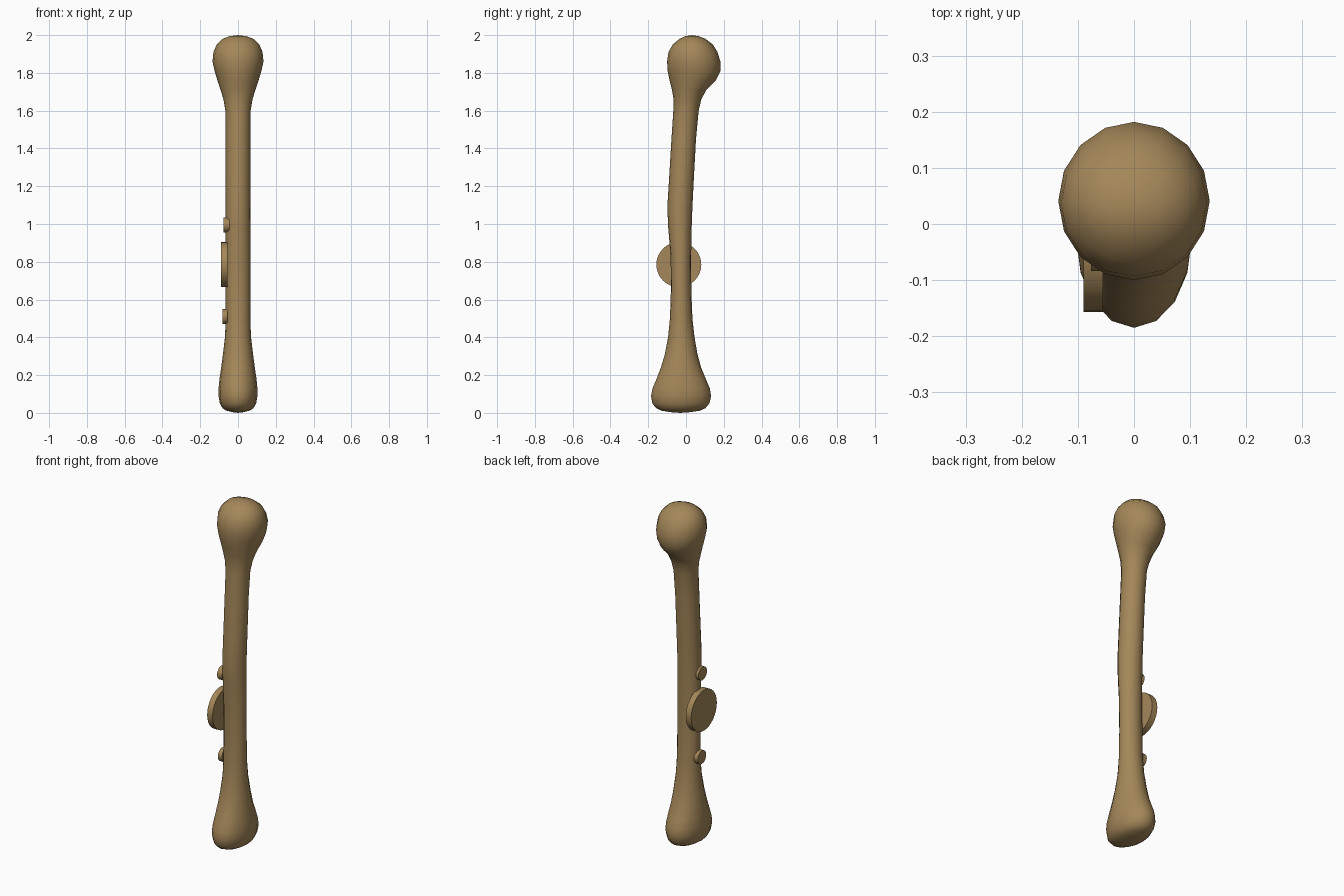
import bpy, bmesh, math
from mathutils import Matrix

brown = bpy.data.materials.new("warm brown")
brown.diffuse_color = (0.37, 0.242, 0.1, 1)

# Handle rings: z, half width in x, min y, max y
RINGS = [
    (0.004, 0.030, -0.085, 0.025), (0.012, 0.062, -0.130, 0.075),
    (0.025, 0.082, -0.158, 0.103), (0.05, 0.096, -0.178, 0.124),
    (0.09, 0.103, -0.185, 0.133), (0.13, 0.103, -0.177, 0.126),
    (0.18, 0.098, -0.156, 0.105), (0.24, 0.089, -0.133, 0.080),
    (0.31, 0.080, -0.112, 0.061), (0.40, 0.069, -0.095, 0.045),
    (0.50, 0.065, -0.085, 0.034), (0.65, 0.065, -0.080, 0.028),
    (0.82, 0.065, -0.081, 0.027), (0.98, 0.065, -0.094, 0.030),
    (1.09, 0.065, -0.099, 0.034), (1.25, 0.065, -0.089, 0.042),
    (1.45, 0.065, -0.077, 0.053), (1.60, 0.067, -0.067, 0.067),
    (1.66, 0.077, -0.066, 0.081), (1.71, 0.092, -0.074, 0.108),
    (1.76, 0.109, -0.087, 0.158), (1.81, 0.124, -0.097, 0.182),
    (1.86, 0.135, -0.100, 0.182), (1.91, 0.130, -0.093, 0.167),
    (1.95, 0.113, -0.070, 0.142), (1.98, 0.082, -0.035, 0.104),
    (1.994, 0.045, -0.005, 0.068),
]
SIDES = 16


def finish(bm, name, angle):
    bmesh.ops.recalc_face_normals(bm, faces=bm.faces[:])
    me = bpy.data.meshes.new(name)
    bm.to_mesh(me)
    bm.free()
    me.materials.append(brown)
    ob = bpy.data.objects.new(name, me)
    bpy.context.collection.objects.link(ob)
    bpy.ops.object.select_all(action='DESELECT')
    ob.select_set(True)
    bpy.context.view_layer.objects.active = ob
    bpy.ops.object.shade_smooth_by_angle(angle=math.radians(angle))
    return ob


# Curved handle with flared pommel and rounded head
bm = bmesh.new()
loops = []
for z, hx, y0, y1 in RINGS:
    cy, hy = (y0 + y1) / 2, (y1 - y0) / 2
    loops.append([bm.verts.new((hx * math.cos(a), cy + hy * math.sin(a), z))
                  for a in (2 * math.pi * i / SIDES for i in range(SIDES))])
for a, b in zip(loops, loops[1:]):
    for i in range(SIDES):
        j = (i + 1) % SIDES
        bm.faces.new((a[i], a[j], b[j], b[i]))
for loop, tip in ((loops[0], (0, -0.03, 0.0)), (loops[-1], (0, 0.031, 2.0))):
    v = bm.verts.new(tip)
    for i in range(SIDES):
        bm.faces.new((loop[i], loop[(i + 1) % SIDES], v))
finish(bm, "handle", 80)


# Discs set into the left side
def disc(name, x0, x1, y, z, r, sides):
    bm = bmesh.new()
    m = Matrix.Translation(((x0 + x1) / 2, y, z)) @ Matrix.Rotation(math.pi / 2, 4, 'Y')
    bmesh.ops.create_cone(bm, cap_ends=True, segments=sides, radius1=r,
                          radius2=r, depth=x1 - x0, matrix=m)
    finish(bm, name, 35)


disc("large_disc", -0.09, -0.055, -0.038, 0.785, 0.119, 32)
disc("upper_stud", -0.077, -0.045, -0.045, 0.995, 0.039, 20)
disc("lower_stud", -0.081, -0.055, -0.032, 0.51, 0.039, 20)
